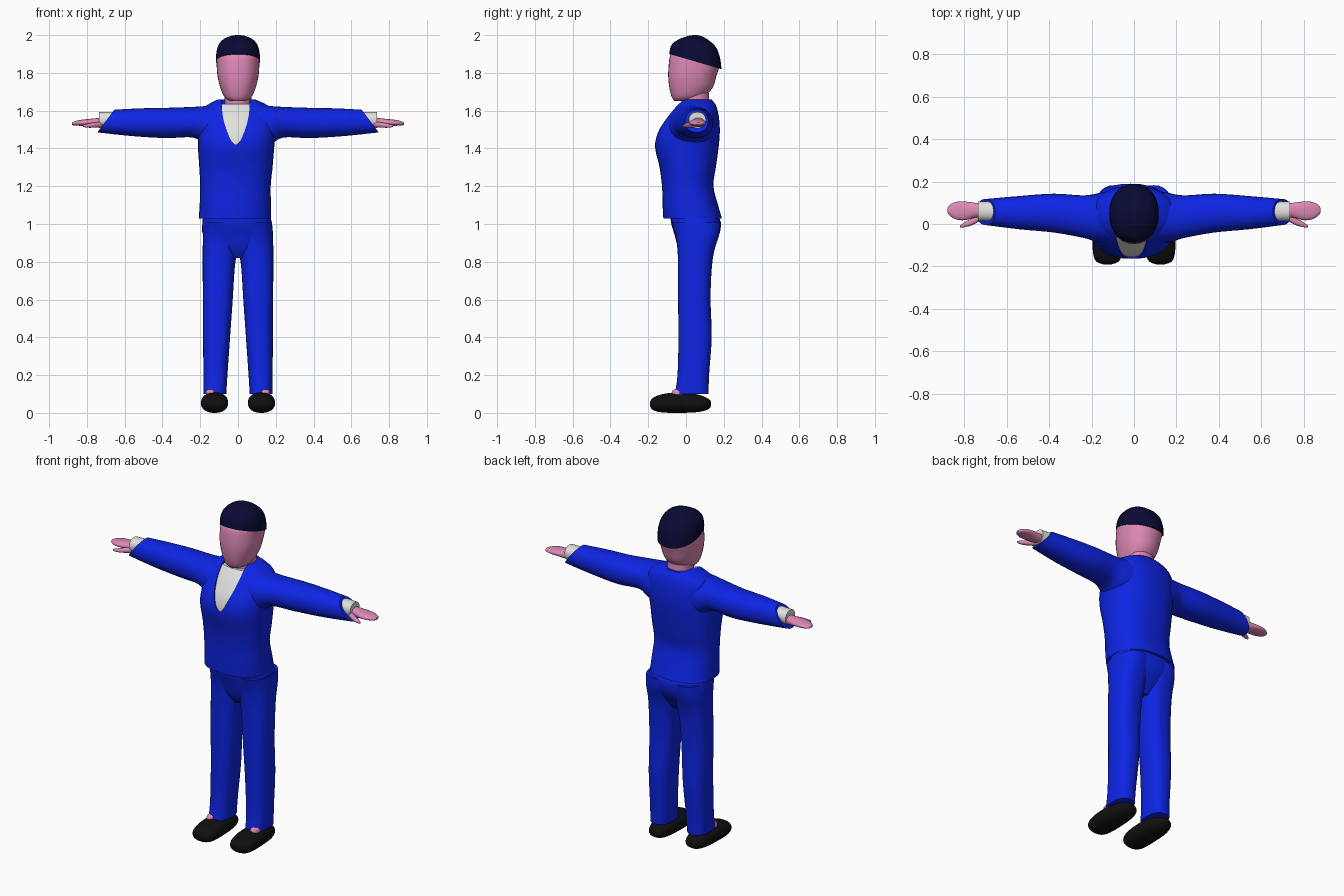
import bpy
import bmesh
from math import cos, sin, tau, radians, copysign
from mathutils import Vector

cube = bpy.data.objects.get("Cube")
if cube:
    bpy.data.objects.remove(cube, do_unlink=True)

UNIT = 0.01  # ring tables are in hundredths


def material(name, red, green, blue):
    mat = bpy.data.materials.new(name)
    mat.use_nodes = True
    colour = (red, green, blue, 1)
    mat.diffuse_color = colour
    bsdf = next(n for n in mat.node_tree.nodes if n.type == "BSDF_PRINCIPLED")
    bsdf.inputs["Base Color"].default_value = colour
    bsdf.inputs["Roughness"].default_value = 0.8
    return mat


suit_blue = material("suit blue", 0.004, 0.018, 0.78)
skin_pink = material("skin pink", 0.74, 0.25, 0.47)
hair_navy = material("hair navy", 0.003, 0.003, 0.035)
shirt_white = material("shirt white", 0.75, 0.75, 0.73)
shoe_black = material("shoe black", 0.005, 0.005, 0.005)

# Maps (cross a, cross b, along) to x, y, z for each loft axis
PLACE = {
    "x": lambda a, b, t: Vector((t, a, b)),
    "y": lambda a, b, t: Vector((a, t, b)),
    "z": lambda a, b, t: Vector((a, b, t)),
}


def spline(rings, steps):
    """Smooth curve through the ring values."""
    rows = [list(r) + [0] * (6 - len(r)) for r in rings]
    rows = [rows[0]] + rows + [rows[-1]]
    result = []
    for p, q, r, s in zip(rows, rows[1:], rows[2:], rows[3:]):
        for k in range(steps):
            u = k / steps
            result.append([
                b + u * ((c - a) + u * ((2 * a - 5 * b + 4 * c - d)
                         + u * (3 * (b - c) + d - a))) / 2
                for a, b, c, d in zip(p, q, r, s)])
    result.append(rows[-1])
    return result


def smooth(obj):
    bpy.ops.object.select_all(action="DESELECT")
    obj.select_set(True)
    bpy.context.view_layer.objects.active = obj
    bpy.ops.object.shade_smooth_by_angle(angle=radians(40))


def loft(name, mat, axis, rings, power=2.2, side=1, sides=32, steps=4):
    """Closed skin over rings of (along, a min, a max, b min, b max, shear)."""
    bm = bmesh.new()
    loops = []
    for t, a0, a1, b0, b1, shear in spline(rings, steps):
        loop = []
        for k in range(sides):
            c, s = cos(tau * k / sides), sin(tau * k / sides)
            da = copysign(abs(c) ** (2 / power), c) * (a1 - a0) / 2
            db = copysign(abs(s) ** (2 / power), s) * (b1 - b0) / 2
            co = PLACE[axis]((a0 + a1) / 2 + da, (b0 + b1) / 2 + db, t + shear * db)
            co.x *= side
            loop.append(bm.verts.new(co * UNIT))
        loops.append(loop)
    for low, high in zip(loops, loops[1:]):
        for k in range(sides):
            n = (k + 1) % sides
            bm.faces.new((low[k], low[n], high[n], high[k]))
    bm.faces.new(loops[0])
    bm.faces.new(loops[-1])
    bmesh.ops.recalc_face_normals(bm, faces=bm.faces[:])
    mesh = bpy.data.meshes.new(name)
    bm.to_mesh(mesh)
    bm.free()
    obj = bpy.data.objects.new(name, mesh)
    bpy.context.collection.objects.link(obj)
    mesh.materials.append(mat)
    smooth(obj)
    return obj


def pair(name, *args, **options):
    loft("left_" + name, *args, side=1, **options)
    loft("right_" + name, *args, side=-1, **options)


# Jacket body, with the shirt just beneath it
jacket_rings = [
    (103, -20.8, 17.6, -12, 19), (110, -20.3, 17.5, -12.4, 17),
    (120, -20, 17.3, -12.7, 14.5), (130, -20.5, 18.3, -14, 15.8),
    (141, -21.2, 19.2, -16.4, 17.3), (149, -21, 20, -14.8, 17.9),
    (156, -20.5, 20, -10.5, 17.5), (160.5, -19, 18.5, -7, 16.6),
    (163.5, -15.5, 14.5, -4.5, 15.5), (166, -10.5, 9, -2, 13.5)]
jacket = loft("jacket", suit_blue, "z", jacket_rings, power=2.4)
inset = 0.8
shirt_rings = [(t, a + inset, b - inset, c + inset, d - inset)
               for t, a, b, c, d in jacket_rings[3:-1]]
loft("shirt", shirt_white, "z", shirt_rings, power=2.4)

# Neckline opening cut into the jacket front
neckline = [(142, 0.3), (144, 2.4), (148, 4.2), (153, 5.9), (159, 7.1), (168, 7.6)]
cutter = loft("neckline_cutter", suit_blue, "z",
              [(z, -1.2 - w, -1.2 + w, -30, 3) for z, w in neckline], power=20)
cutter.hide_render = True
cut = jacket.modifiers.new("neckline", "BOOLEAN")
cut.operation = "DIFFERENCE"
cut.solver = "EXACT"
cut.object = cutter
bpy.context.view_layer.objects.active = jacket
bpy.ops.object.modifier_apply(modifier=cut.name)
bpy.data.objects.remove(cutter, do_unlink=True)
smooth(jacket)

# Sleeves with slanted ends, and shirt cuffs
pair("sleeve", suit_blue, "x", [
    (10, -9, 16, 141, 163.5), (17, -8.5, 14.5, 142, 162.5),
    (24, -6.5, 13.5, 145.8, 162), (38, -4, 14.3, 145.5, 161.5),
    (54, -2.5, 13.2, 146.5, 161.2, -0.2), (70, -0.5, 11.8, 148.5, 160.5, -0.75)])
pair("cuff", shirt_white, "x", [
    (62, 1, 11, 150.5, 159.5), (73.5, 1.5, 10.5, 150.8, 159.2)])

# Hands and thumbs
pair("hand", skin_pink, "x", [
    (70, 3.5, 9.5, 151.5, 156.5), (75, 3, 10, 151.3, 156),
    (80, 1.8, 10.6, 151.8, 155.5), (84, 2.2, 10.4, 152, 155),
    (87, 4, 9, 152.2, 154.2), (88, 5.5, 7.5, 152.7, 153.7)])
pair("thumb", skin_pink, "x", [
    (71, 2.5, 6, 151.3, 154.5), (76, -0.4, 3, 151, 153.8),
    (80, -1.5, 0.8, 151, 153), (82, -1.6, -0.6, 151.5, 152.5)], sides=16)

# Head, neck and hair
loft("neck", skin_pink, "z", [
    (157, -7, 7, -3, 12.5), (163, -7, 7, -2.5, 12.5), (170, -7.2, 7.2, -2, 12)])
loft("head", skin_pink, "z", [
    (165, -3.5, 3.5, -6, 2), (167, -7, 7, -7.5, 9), (172, -9.3, 9.3, -8.8, 14),
    (178, -10.8, 10.8, -9.4, 16), (184, -11.3, 11.3, -9.2, 17.8),
    (189, -11.2, 11.2, -8.4, 17.5), (193, -9.5, 9.5, -6, 15)])
loft("hair", hair_navy, "z", [
    (186, -11.7, 11.7, -8.9, 18.8, -0.29), (191, -11.4, 11.4, -8.1, 18, -0.22),
    (195, -10.2, 10.2, -6.2, 15.8, -0.12), (198, -7.5, 7.5, -2.5, 11.5, -0.05),
    (199.5, -4, 4, 1, 8), (200, -1, 1, 4, 6)])

# Trousers
loft("trouser_seat", suit_blue, "z", [
    (82, -5, 5, -1, 10), (87, -12, 12, -4, 13.5), (94, -18.4, 18, -6, 17.5),
    (101, -18.8, 17.8, -8, 18.4), (106, -18, 16.5, -8, 16)], power=2.4)
pair("trouser_leg", suit_blue, "z", [
    (10, 6.2, 18.3, -6, 12), (20, 5.6, 18.3, -4.5, 12.2),
    (40, 4.2, 18.5, -4, 13.6), (60, 2.8, 18.6, -4.2, 13),
    (76, 1.8, 18.7, -4.2, 13.6), (86, 0.5, 18.7, -4.5, 15),
    (94, 0.3, 18.5, -5.5, 17.5), (101, 0.3, 18, -7.5, 18.3)], power=2.5)

# Feet showing above the shoes
pair("instep", skin_pink, "z", [
    (6, 12, 17, -8, 0), (11, 12, 17, -7.5, 0), (12.5, 13, 16, -6, 0)], sides=16)
pair("shoe", shoe_black, "y", [
    (-19, 10.5, 14.5, 3.5, 6), (-17.5, 7, 18, 1.5, 8), (-13, 5.5, 19.4, 0.3, 9.8),
    (-5, 5.3, 19.5, 0, 10.8), (5, 6, 18.8, 0.3, 10), (11, 7.5, 17, 1.5, 8),
    (13.3, 10, 14.5, 3.5, 6)], power=2.3)
